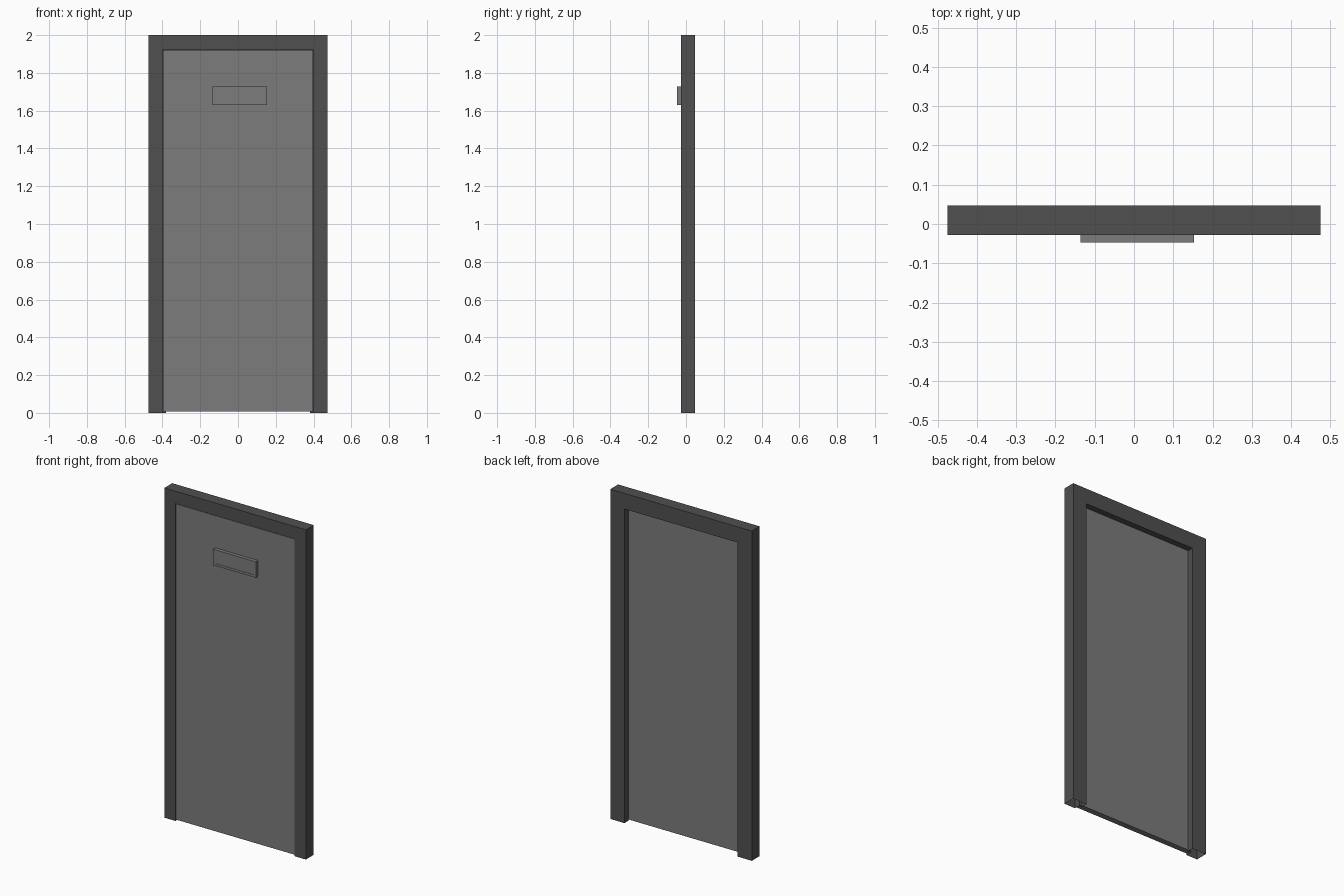
import bpy, bmesh

if "Cube" in bpy.data.objects:
    bpy.data.objects.remove(bpy.data.objects["Cube"])

W, H = 0.475, 2.0            # half width and height of the frame
FRONT, BACK = -0.0275, 0.0475
DOOR_BACK = 0.0105


def paint(name, grey):
    mat = bpy.data.materials.new(name)
    mat.diffuse_color = (grey, grey, grey, 1)
    mat.use_nodes = True
    mat.node_tree.nodes["Principled BSDF"].inputs["Base Color"].default_value = mat.diffuse_color
    return mat


DARK = paint("dark_grey", 0.08)
MID = paint("mid_grey", 0.2)


def finish(name, bm, mat):
    bmesh.ops.recalc_face_normals(bm, faces=bm.faces)
    mesh = bpy.data.meshes.new(name)
    bm.to_mesh(mesh)
    bm.free()
    mesh.materials.append(mat)
    obj = bpy.data.objects.new(name, mesh)
    bpy.context.collection.objects.link(obj)
    return obj


def box(bm, x0, x1, y0, y1, z0, z1):
    verts = bmesh.ops.create_cube(bm, size=1)["verts"]
    for v in verts:
        v.co = ((x0 + x1) / 2 + v.co.x * (x1 - x0),
                (y0 + y1) / 2 + v.co.y * (y1 - y0),
                (z0 + z1) / 2 + v.co.z * (z1 - z0))


# Door frame: rebated profile (inset, y) swept up, over and down, feet left open
profile = [(0, FRONT), (0.075, FRONT), (0.075, DOOR_BACK),
           (0.095, DOOR_BACK), (0.095, BACK), (0, BACK)]
bm = bmesh.new()
rings = []
for sx, top in ((-1, 0), (-1, 1), (1, 1), (1, 0)):
    rings.append([bm.verts.new((sx * (W - i), y, (H - i) * top)) for i, y in profile])
for a, b in zip(rings, rings[1:]):
    for k in range(len(profile)):
        n = (k + 1) % len(profile)
        bm.faces.new((a[k], a[n], b[n], b[k]))
finish("door_frame", bm, DARK)

# Door leaf sitting in the rebate
bm = bmesh.new()
box(bm, -0.398, 0.398, FRONT + 0.002, DOOR_BACK - 0.0005, 0.008, 1.922)
finish("door_leaf", bm, MID)

# Viewing plate with a shallow recessed panel on its front face
bm = bmesh.new()
box(bm, -0.136, 0.153, -0.0475, FRONT + 0.002, 1.63, 1.727)
bm.normal_update()
face = min(bm.faces, key=lambda f: f.calc_center_median().y)
bmesh.ops.inset_region(bm, faces=[face], thickness=0.02)
bmesh.ops.inset_region(bm, faces=[face], thickness=0.0002)
for v in face.verts:
    v.co.y += 0.002
finish("viewing_plate", bm, MID)
